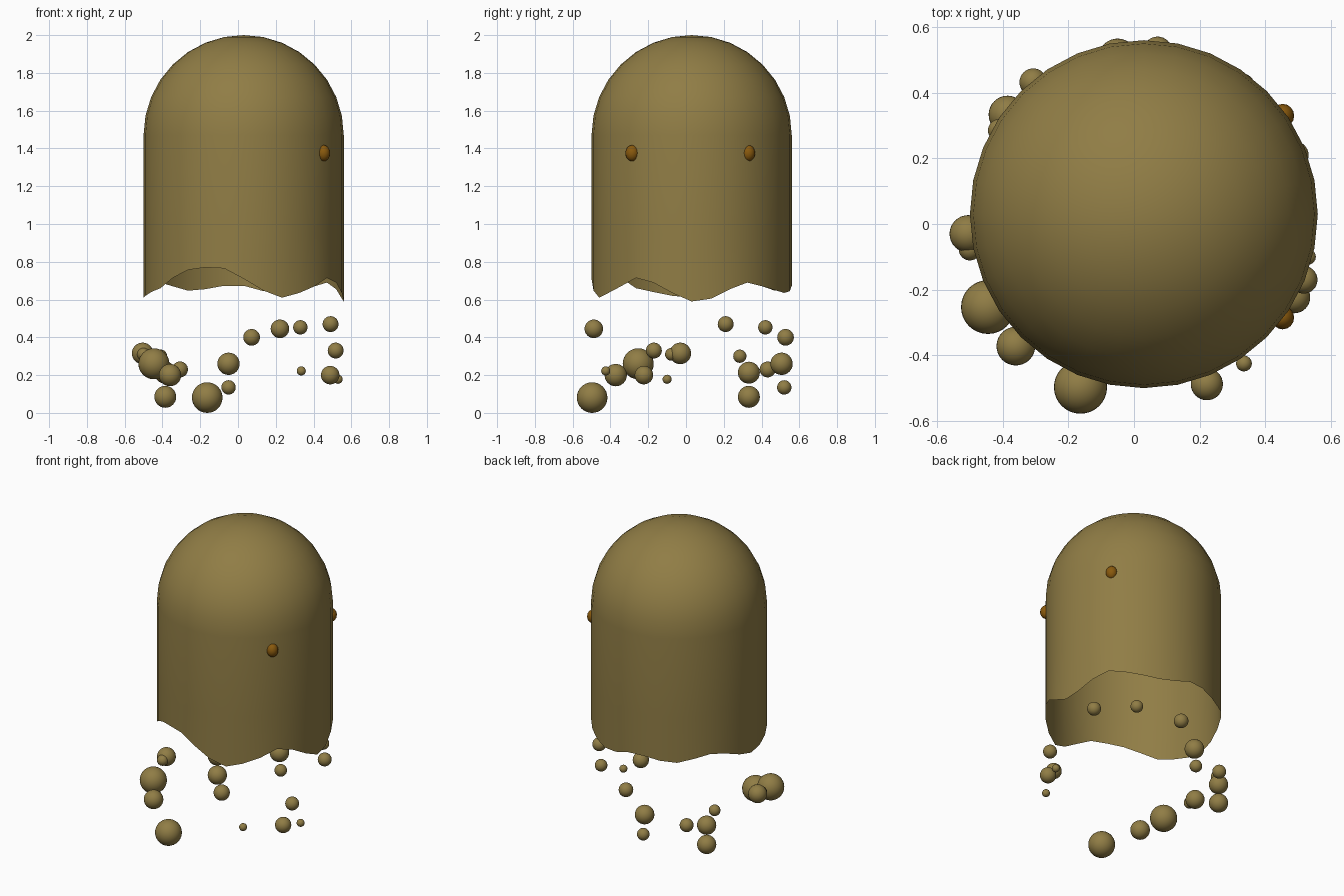
import bpy, bmesh
from math import sin, cos, pi

if "Cube" in bpy.data.objects:
    bpy.data.objects.remove(bpy.data.objects["Cube"])

CX, CY, R, SEG = 0.03, 0.03, 0.53, 32
DOME_Z = 1.47


def material(name, color):
    m = bpy.data.materials.new(name)
    m.diffuse_color = (*color, 1)
    m.use_nodes = True
    m.node_tree.nodes["Principled BSDF"].inputs["Base Color"].default_value = m.diffuse_color
    return m


slime = material("olive", (0.28, 0.205, 0.06))
amber = material("amber", (0.25, 0.10, 0.004))


def ball(name, loc, scale, mat, seg=32):
    bpy.ops.mesh.primitive_uv_sphere_add(segments=seg, ring_count=seg // 2, radius=1, location=loc)
    ob = bpy.context.object
    ob.name = name
    ob.scale = scale
    ob.data.materials.append(mat)
    bpy.ops.object.shade_smooth()
    return ob


# ragged hem height around the body, counter-clockwise from +x
hem = [.59, .605, .655, .69, .67, .65, .635, .645, .673, .673, .655, .647, .67, .69, .67, .635,
       .61, .62, .64, .66, .715, .757, .77, .765, .71, .648, .61, .635, .67, .715, .69, .635]

# open thin-walled body: hem, straight wall, round dome
bm = bmesh.new()
rings = []


def ring(radius, heights):
    rings.append([bm.verts.new((CX + radius * cos(2 * pi * i / SEG),
                                CY + radius * sin(2 * pi * i / SEG), heights[i]))
                  for i in range(SEG)])


ring(R, hem)
ring(R, [0.95] * SEG)
for k in range(8):
    a = k * pi / 16
    ring(R * cos(a), [DOME_Z + R * sin(a)] * SEG)
for lo, hi in zip(rings, rings[1:]):
    for i in range(SEG):
        j = (i + 1) % SEG
        bm.faces.new((lo[i], lo[j], hi[j], hi[i]))
top = bm.verts.new((CX, CY, DOME_Z + R))
for i in range(SEG):
    bm.faces.new((rings[-1][i], rings[-1][(i + 1) % SEG], top))
for f in bm.faces:
    f.smooth = True
me = bpy.data.meshes.new("body")
bm.to_mesh(me)
bm.free()
me.materials.append(slime)
bpy.context.collection.objects.link(bpy.data.objects.new("body", me))

# eyes on the +x side
for name, y in (("eye_right", -0.285), ("eye_left", 0.33)):
    ball(name, (0.453, y, 1.375), (0.035, 0.036, 0.043), amber, 16)

# drips floating under the hem: x, y, z, radius
drips = [
    (-.505, -.03, .315, .057), (-.50, -.077, .31, .034), (-.445, -.253, .26, .082),
    (-.36, -.372, .20, .059), (-.385, .333, .085, .058), (-.385, .333, .213, .058),
    (-.41, .285, .30, .035), (-.307, .432, .23, .042), (-.163, -.497, .081, .081),
    (-.05, .506, .26, .059), (-.05, .52, .135, .038), (.072, .527, .40, .044),
    (.222, -.488, .445, .049), (.33, .42, .453, .038), (.335, -.425, .222, .024),
    (.49, .21, .47, .042), (.517, -.17, .33, .042), (.488, -.223, .20, .049),
    (.53, -.10, .178, .024)]
for n, (x, y, z, r) in enumerate(drips):
    ball(f"drip_{n + 1}", (x, y, z), (r, r, r), slime)
